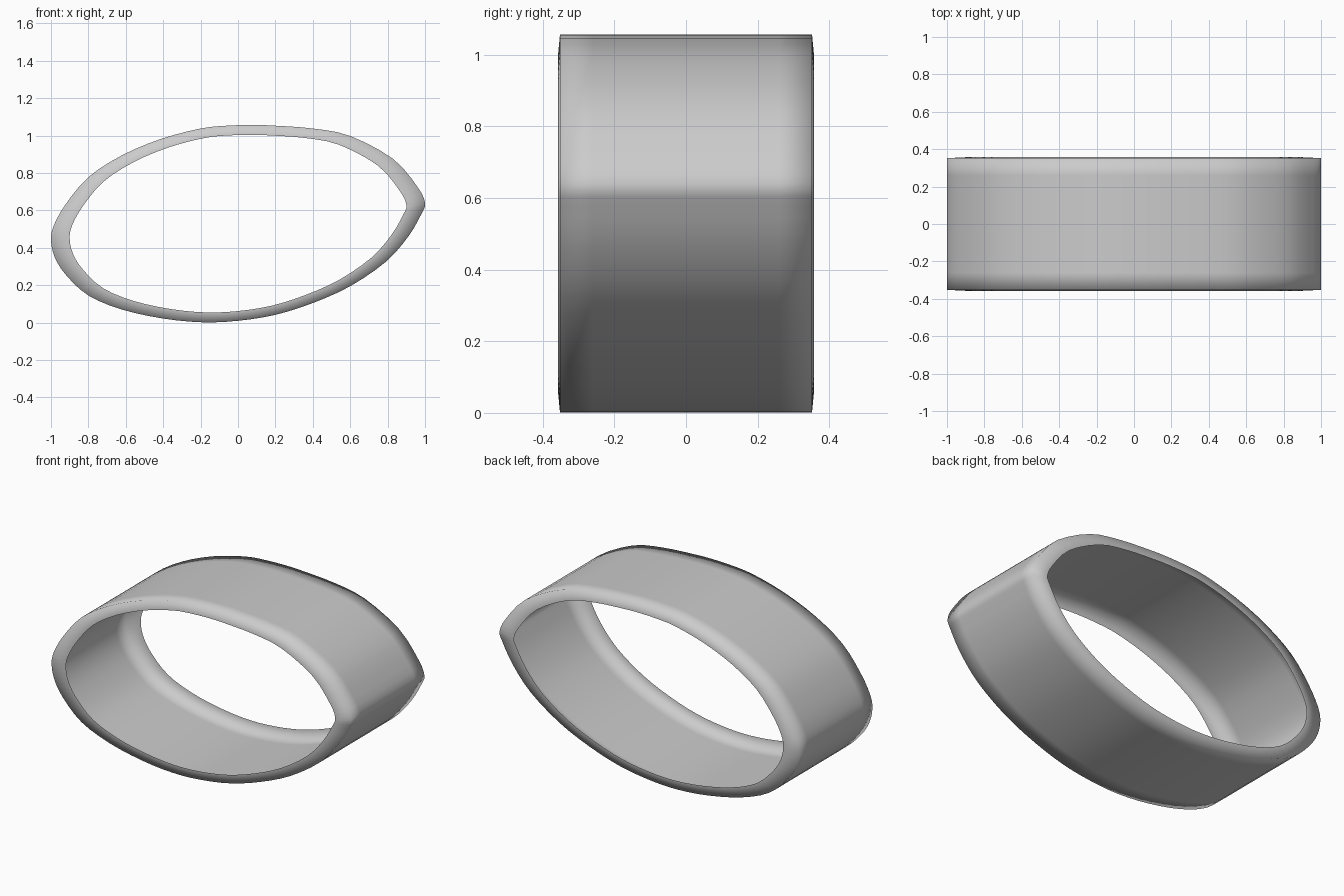
import bpy, bmesh
from mathutils import Vector

if "Cube" in bpy.data.objects:
    bpy.data.objects.remove(bpy.data.objects["Cube"])

# Lopsided oval outline in the front view (x, z), anticlockwise from the top
OUTLINE = [(0.08, 1.057), (-0.06, 1.053), (-0.20, 1.038), (-0.41, 0.983), (-0.62, 0.895),
           (-0.80, 0.778), (-0.92, 0.635), (-0.985, 0.52), (-1.0, 0.44),
           (-0.98, 0.35), (-0.92, 0.255), (-0.80, 0.145), (-0.62, 0.07),
           (-0.40, 0.022), (-0.19, 0.002), (0.0, 0.01), (0.20, 0.042),
           (0.40, 0.105), (0.60, 0.195), (0.79, 0.325), (0.91, 0.46),
           (0.98, 0.58), (1.0, 0.64), (0.96, 0.725), (0.83, 0.875),
           (0.60, 0.998), (0.40, 1.038), (0.20, 1.053)]
# Cross-section of the band: (y, scale of the outline about its centre)
SECTION = [(-0.357, 0.9), (-0.352, 1), (-0.26, 1), (0.26, 1), (0.352, 1), (0.357, 0.9)]
CENTRE = Vector((0, 0.53))
STEPS = 3


def smooth_loop(points, steps):
    """Closed Catmull-Rom curve through the points."""
    p = [Vector(q) for q in points]
    n = len(p)
    out = []
    for i in range(n):
        a, b, c, d = (p[(i + k) % n] for k in (-1, 0, 1, 2))
        for s in range(steps):
            t = s / steps
            out.append(0.5 * (2 * b + (c - a) * t + (2 * a - 5 * b + 4 * c - d) * t ** 2
                              + (3 * b - a - 3 * c + d) * t ** 3))
    return out


# Oval band: open thin shell with inward lips front and back
loop = smooth_loop(OUTLINE, STEPS)
bm = bmesh.new()
rings = []
for y, scale in SECTION:
    pts = [CENTRE + (q - CENTRE) * scale for q in loop]
    rings.append([bm.verts.new((q.x, y, q.y)) for q in pts])
n = len(loop)
for r0, r1 in zip(rings, rings[1:]):
    for i in range(n):
        j = (i + 1) % n
        f = bm.faces.new((r0[i], r1[i], r1[j], r0[j]))
        f.smooth = True
bm.normal_update()
# Make the faces point outwards
mid = Vector((0, 0, 0.53))
if sum(f.normal.dot(f.calc_center_median() - mid) for f in bm.faces) < 0:
    bmesh.ops.reverse_faces(bm, faces=bm.faces[:])
mesh = bpy.data.meshes.new("oval_band")
bm.to_mesh(mesh)
bm.free()
band = bpy.data.objects.new("oval_band", mesh)
bpy.context.collection.objects.link(band)
